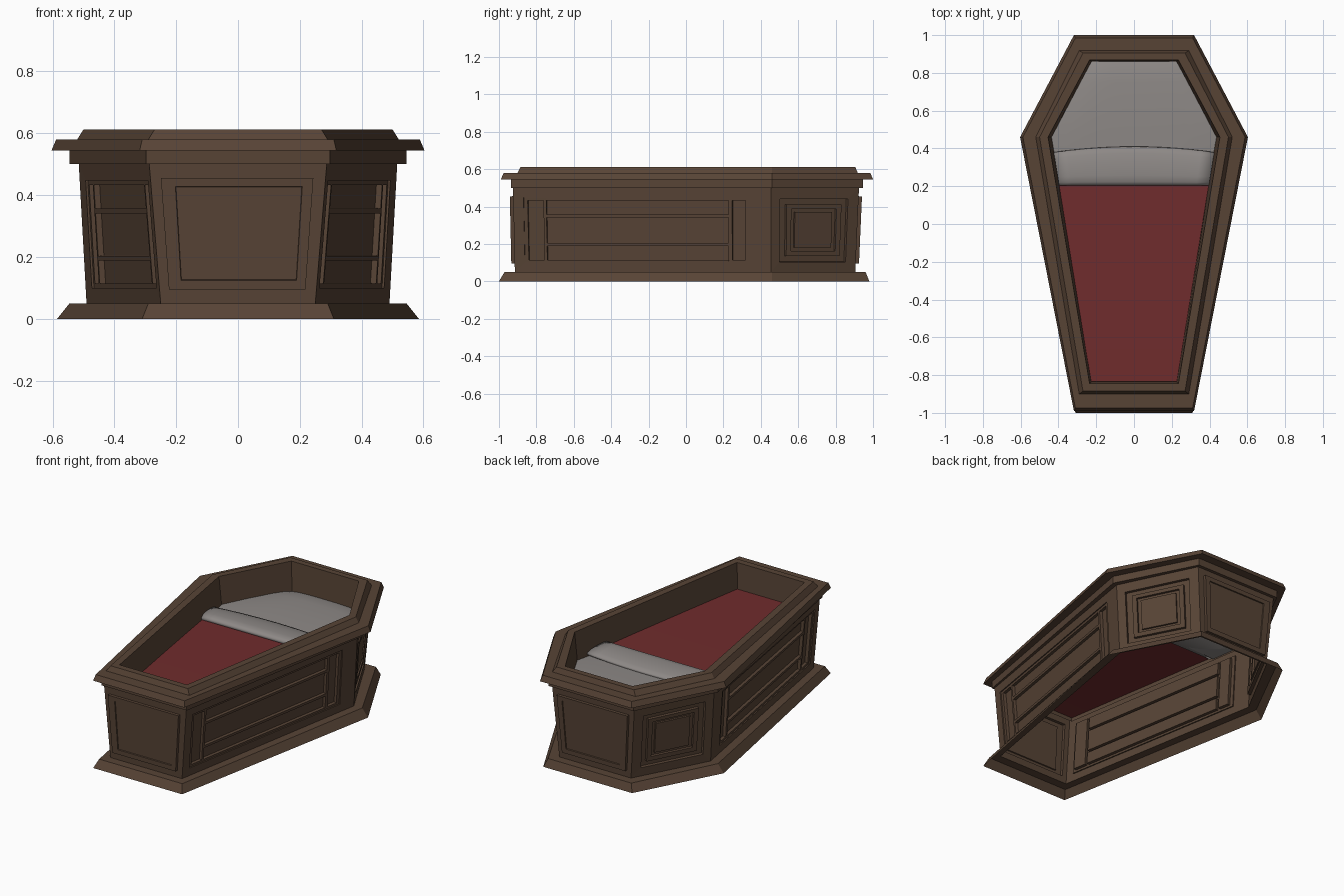
import bpy, bmesh
from mathutils import Vector

if "Cube" in bpy.data.objects:
    bpy.data.objects.remove(bpy.data.objects["Cube"])


def material(name, rgb):
    m = bpy.data.materials.new(name)
    m.diffuse_color = (*rgb, 1)
    m.use_nodes = True
    m.node_tree.nodes["Principled BSDF"].inputs["Base Color"].default_value = m.diffuse_color
    return m


WOOD = material("dark wood", (0.096, 0.057, 0.036))
RED = material("red cloth", (0.162, 0.025, 0.026))
LINEN = material("grey linen", (0.27, 0.25, 0.24))


def make(name, bm, mat, smooth=False):
    me = bpy.data.meshes.new(name)
    bm.to_mesh(me)
    bm.free()
    me.materials.append(mat)
    ob = bpy.data.objects.new(name, me)
    bpy.context.collection.objects.link(ob)
    if smooth:
        for p in me.polygons:
            p.use_smooth = True
    return ob


def ring(a, w, y0, yw, y1, z):
    """Six-sided coffin outline: end half width, widest half width, y stations."""
    return [Vector(p) for p in ((-a, y0, z), (a, y0, z), (w, yw, z),
                                (a, y1, z), (-a, y1, z), (-w, yw, z))]


def loft(name, rings, mat):
    bm = bmesh.new()
    rows = [[bm.verts.new(p) for p in r] for r in rings]
    for lo, hi in zip(rows, rows[1:]):
        for k in range(6):
            n = (k + 1) % 6
            bm.faces.new((lo[k], lo[n], hi[n], hi[k]))
    return make(name, bm, mat)


BODY_LOW = ring(0.25, 0.49, -0.915, 0.455, 0.905, 0.05)
BODY_TOP = ring(0.287, 0.515, -0.925, 0.455, 0.925, 0.50)

# flared plinth (open underneath)
loft("plinth", [ring(0.31, 0.585, -1.0, 0.46, 0.98, 0),
                ring(0.29, 0.545, -0.97, 0.46, 0.96, 0.05), BODY_LOW], WOOD)

# stepped rim and inner lining wall
loft("rim", [BODY_TOP,
             ring(0.297, 0.545, -0.935, 0.46, 0.945, 0.50),
             ring(0.297, 0.545, -0.935, 0.46, 0.945, 0.545),
             ring(0.318, 0.603, -0.99, 0.46, 1.0, 0.545),
             ring(0.31, 0.588, -0.975, 0.46, 0.985, 0.58),
             ring(0.29, 0.52, -0.90, 0.46, 0.918, 0.58),
             ring(0.27, 0.50, -0.885, 0.46, 0.905, 0.612),
             ring(0.235, 0.455, -0.845, 0.46, 0.868, 0.612),
             ring(0.225, 0.435, -0.835, 0.46, 0.86, 0.425)], WOOD)

# panel layouts: nested rectangles (u0, u1, v0, v1, depth) on each wall
FULL = (0, 1, 0, 1, 0)
END = [FULL, (.06, .93, .10, .90, 0), (.06, .93, .10, .90, .018),
       (.14, .87, .165, .84, .018), (.143, .867, .17, .835, .012)]
SHORT = [FULL, (.10, .88, .12, .87, 0), (.10, .88, .12, .87, -.02),
         (.18, .81, .19, .80, -.02), (.18, .81, .19, .80, -.002),
         (.235, .755, .25, .75, -.002), (.235, .755, .25, .75, -.018),
         (.28, .71, .29, .71, -.018), (.28, .71, .29, .71, -.006)]
LONG = [FULL, (.04, .916, .11, .883, 0), (.04, .916, .11, .883, -.007)]
# grid lines dividing the long panel; odd-odd cells are recessed between the bars
LONG_U = [.04, .055, .116, .127, .834, .848, .90, .916]
LONG_V = [.11, .14, .305, .34, .645, .68, .85, .883]


def wall(name, k, layers, grid, flip):
    n = (k + 1) % 6
    a, b, c, d = BODY_LOW[k], BODY_LOW[n], BODY_TOP[n], BODY_TOP[k]
    normal = (b - a).cross(d - a).normalized()

    def corners(u0, u1, v0, v1, depth):
        if flip:
            u0, u1 = 1 - u1, 1 - u0
        return [bm.verts.new(a.lerp(b, u).lerp(d.lerp(c, u), v) + normal * depth)
                for u, v in ((u0, v0), (u1, v0), (u1, v1), (u0, v1))]

    def nest(rects, fill=True):
        rows = [corners(*r) for r in rects]
        for o, i in zip(rows, rows[1:]):
            for j in range(4):
                m = (j + 1) % 4
                bm.faces.new((o[j], o[m], i[m], i[j]))
        if fill:
            bm.faces.new(rows[-1])

    bm = bmesh.new()
    nest(layers, not grid)
    if grid:
        # tall end cells span the full height, the middle holds three rows
        for i in range(7):
            u = LONG_U[i:i + 2]
            if i in (1, 5):
                spans = [(.11, .14, 0), (.14, .85, 1), (.85, .883, 0)]
            elif i == 3:
                spans = [(LONG_V[j], LONG_V[j + 1], j % 2) for j in range(7)]
            else:
                spans = [(.11, .883, 0)]
            for v0, v1, deep in spans:
                cell = (*u, v0, v1)
                nest([(*cell, -.007)] + ([(*cell, -.026)] if deep else []))
    bmesh.ops.remove_doubles(bm, verts=bm.verts, dist=1e-5)
    make(name, bm, WOOD)


wall("foot_wall", 0, END, False, False)
wall("right_long_wall", 1, LONG, True, False)
wall("right_shoulder_wall", 2, SHORT, False, False)
wall("head_wall", 3, END, False, True)
wall("left_shoulder_wall", 4, SHORT, False, True)
wall("left_long_wall", 5, LONG, True, True)


def half_width(y):
    if y < 0.46:
        return 0.228 + 0.21 * (y + 0.835) / 1.295
    return 0.438 - 0.21 * (y - 0.46) / 0.40


def cloth(name, profile, mat, bow=0.0, sag=0.0, cols=12, closed=False):
    """Sheet spanning the inside of the box along a (y, z) profile."""
    bm = bmesh.new()
    rows = []
    for y, z in profile:
        row = []
        for i in range(cols + 1):
            t = 2 * i / cols - 1
            yy = y + bow * (1 - t * t) * max(0, (y - 0.2) / 0.18)
            row.append(bm.verts.new((t * half_width(y), yy, z + sag * (1 - t ** 4))))
        rows.append(row)
    pairs = list(zip(rows, rows[1:])) + ([(rows[-1], rows[0])] if closed else [])
    for lo, hi in pairs:
        for i in range(cols):
            bm.faces.new((lo[i], lo[i + 1], hi[i + 1], hi[i]))
    if closed:
        bm.faces.new([r[0] for r in rows])
        bm.faces.new([r[-1] for r in reversed(rows)])
        bmesh.ops.recalc_face_normals(bm, faces=bm.faces)
    return make(name, bm, mat, True)


# red blanket, linen sheet with soft rise, and folded-over linen edge
cloth("blanket", [(-0.835, 0.45), (-0.4, 0.452), (0.0, 0.452), (0.26, 0.45)], RED)
cloth("sheet", [(0.24, 0.435), (0.40, 0.437), (0.46, 0.44), (0.6, 0.442),
                (0.75, 0.44), (0.82, 0.435), (0.862, 0.425)], LINEN, sag=0.01)
cloth("folded_edge", [(0.213, 0.445), (0.203, 0.455), (0.205, 0.468), (0.22, 0.478),
                      (0.25, 0.482), (0.31, 0.478), (0.35, 0.47), (0.375, 0.46),
                      (0.38, 0.45), (0.37, 0.44)], LINEN, bow=0.03, closed=True)
